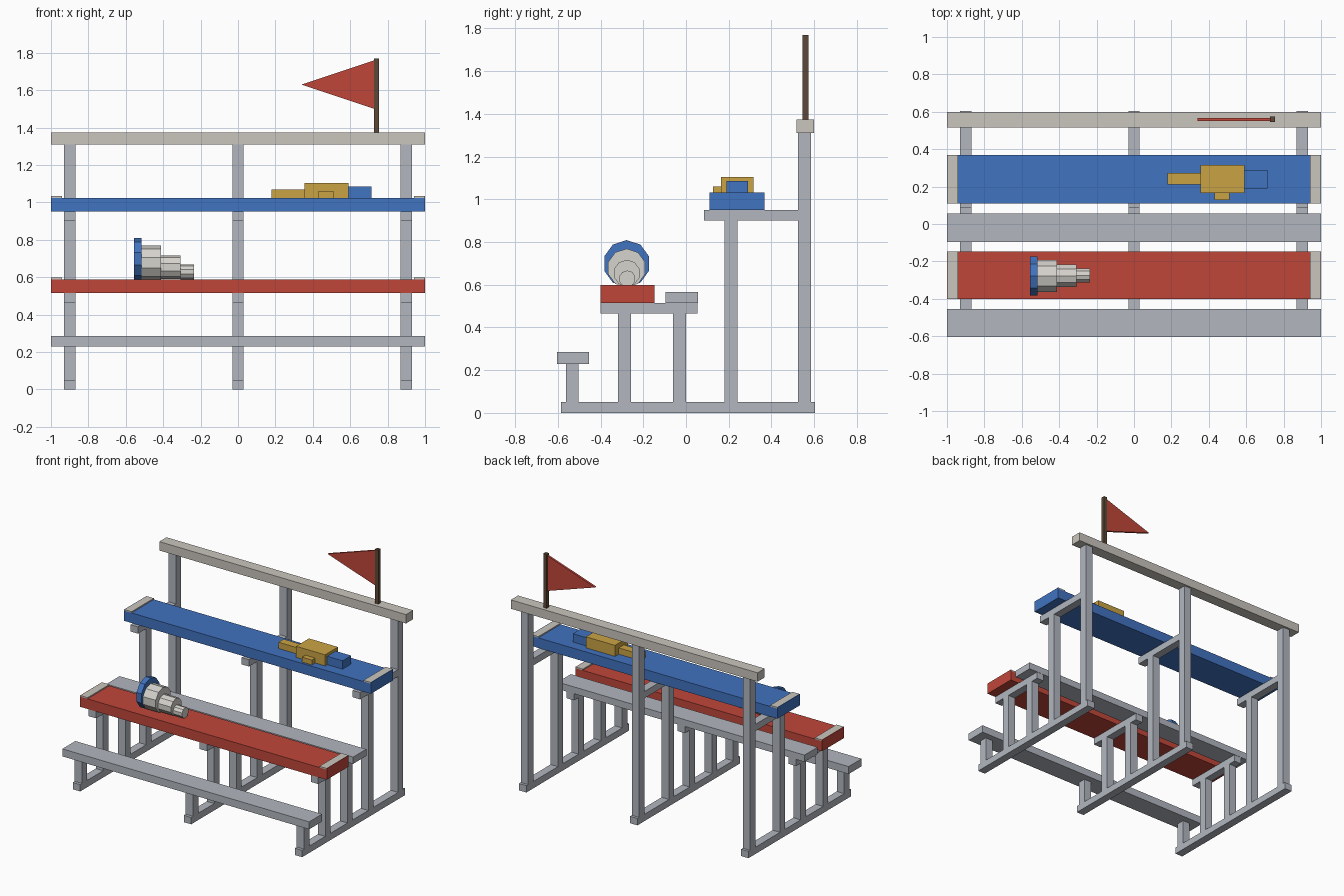
import bpy, bmesh, math
from mathutils import Matrix

if "Cube" in bpy.data.objects:
    bpy.data.objects.remove(bpy.data.objects["Cube"])


def material(name, rgb):
    m = bpy.data.materials.new(name)
    lin = [((c / 255 + 0.055) / 1.055) ** 2.4 for c in rgb]
    m.diffuse_color = (*lin, 1)
    m.use_nodes = True
    m.node_tree.nodes["Principled BSDF"].inputs["Base Color"].default_value = m.diffuse_color
    return m


GREY = material("grey_metal", (178, 183, 191))
BEIGE = material("pale_stone", (202, 197, 190))
SILVER = material("light_silver", (214, 211, 205))
RED = material("red", (192, 70, 58))
BLUE = material("blue", (65, 115, 192))
GOLD = material("gold", (202, 163, 68))
BROWN = material("dark_brown", (92, 73, 56))


def finish(name, bm, mat):
    bmesh.ops.recalc_face_normals(bm, faces=bm.faces)
    me = bpy.data.meshes.new(name)
    bm.to_mesh(me)
    bm.free()
    me.materials.append(mat)
    ob = bpy.data.objects.new(name, me)
    bpy.context.collection.objects.link(ob)
    return ob


def box(name, x, y, z, mat):
    """Box from (min, max) ranges."""
    bm = bmesh.new()
    bmesh.ops.create_cube(bm, size=1)
    for v in bm.verts:
        v.co = [r[0] if c < 0 else r[1] for c, r in zip(v.co, (x, y, z))]
    return finish(name, bm, mat)


def drum(name, x0, x1, radius, y, z, mat):
    """Ten-sided drum lying along x."""
    bm = bmesh.new()
    rot = Matrix.Rotation(math.pi / 2, 4, 'Y') @ Matrix.Rotation(math.pi / 2, 4, 'Z')
    bmesh.ops.create_cone(bm, cap_ends=True, segments=10, radius1=radius,
                          radius2=radius, depth=x1 - x0,
                          matrix=Matrix.Translation(((x0 + x1) / 2, y, z)) @ rot)
    return finish(name, bm, mat)


# Three support frames: ground rail, posts and bearers
for cx in (-0.9, 0, 0.9):
    w = (cx - 0.03, cx + 0.03)
    box("ground_rail", w, (-0.585, 0.605), (0, 0.05), GREY)
    for y, top in ((-0.533, 0.23), (-0.288, 0.465), (-0.03, 0.465),
                   (0.21, 0.90), (0.555, 1.31)):
        box("post", w, (y - 0.03, y + 0.03), (0.05, top), GREY)
    box("lower_bearer", w, (-0.40, 0.055), (0.465, 0.515), GREY)
    box("upper_bearer", w, (0.085, 0.525), (0.90, 0.95), GREY)

# Long planks
L = (-1, 1)
box("front_bench", L, (-0.605, -0.455), (0.23, 0.285), GREY)
box("middle_bench", L, (-0.095, 0.057), (0.515, 0.565), GREY)
box("top_rail", L, (0.517, 0.60), (1.31, 1.375), BEIGE)

# Coloured counters with pale end strips
for name, y, z, mat in (("red_counter", (-0.40, -0.147), 0.515, RED),
                        ("blue_counter", (0.11, 0.368), 0.95, BLUE)):
    box(name, L, y, (z, z + 0.074), mat)
    for s in (-1, 1):
        box(name + "_end_strip", sorted((s * 0.94, s * 0.997)), y,
            (z + 0.074, z + 0.083), BEIGE)
        box(name + "_end_lip", sorted((s * 0.997, s)), y,
            (z + 0.074, z + 0.083), mat)

# Stepped drum lying on the red counter
drum("drum_rim", -0.555, -0.515, 0.11, -0.278, 0.699, BLUE)
drum("drum_large", -0.515, -0.412, 0.091, -0.278, 0.678, SILVER)
drum("drum_medium", -0.412, -0.307, 0.063, -0.277, 0.654, SILVER)
drum("drum_small", -0.307, -0.235, 0.039, -0.275, 0.628, SILVER)

# Blocky toy on the blue counter
box("toy_body", (0.355, 0.59), (0.165, 0.315), (1.024, 1.105), GOLD)
box("toy_nose", (0.18, 0.355), (0.212, 0.272), (1.024, 1.07), GOLD)
box("toy_side_block", (0.43, 0.51), (0.127, 0.165), (1.024, 1.06), GOLD)
box("toy_tail", (0.59, 0.715), (0.19, 0.29), (1.024, 1.085), BLUE)

# Flag on its pole
box("flag_pole", (0.727, 0.755), (0.546, 0.574), (1.375, 1.77), BROWN)
bm = bmesh.new()
tri = bm.faces.new([bm.verts.new((x, 0.552, z)) for x, z in
                    ((0.73, 1.76), (0.34, 1.63), (0.73, 1.50))])
out = bmesh.ops.extrude_face_region(bm, geom=[tri])["geom"]
bmesh.ops.translate(bm, vec=(0, 0.016, 0),
                    verts=[g for g in out if isinstance(g, bmesh.types.BMVert)])
if tri.is_valid and len([f for f in bm.faces if len(f.verts) == 3]) < 2:
    bm.faces.new(list(tri.verts))
finish("flag", bm, RED)
